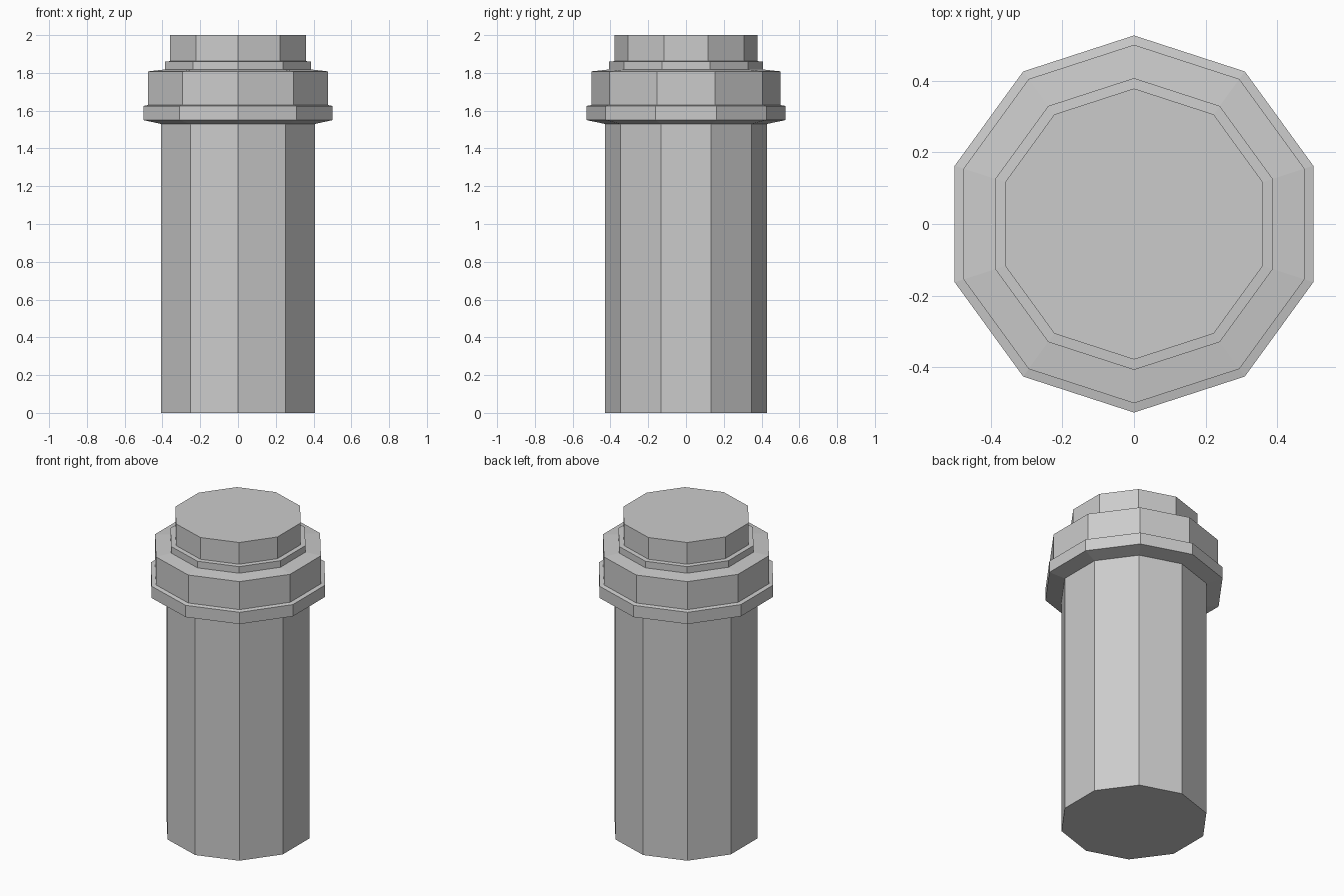
import bpy
import bmesh
from math import sin, cos, tau

SIDES = 10

cube = bpy.data.objects.get("Cube")
if cube:
    bpy.data.objects.remove(cube, do_unlink=True)

# Single flat colour
grey = bpy.data.materials.new("light_grey")
grey.use_nodes = True
colour = (0.6, 0.6, 0.6, 1)
grey.diffuse_color = colour
grey.node_tree.nodes["Principled BSDF"].inputs["Base Color"].default_value = colour

# Profile as (radius, height), from the foot up to the cap
profile = [
    (0.43, 0), (0.43, 1.53),         # column shaft
    (0.526, 1.55), (0.526, 1.625),   # flared collar
    (0.50, 1.63), (0.50, 1.808),     # upper band
    (0.407, 1.818), (0.407, 1.86),   # small step
    (0.378, 1.862), (0.378, 2.0),    # cap
]


def lathe(name, points, material):
    """Sweep the profile round z as a closed faceted solid, one corner to the front."""
    bm = bmesh.new()
    angles = [tau * i / SIDES for i in range(SIDES)]
    rings = [[bm.verts.new((r * sin(a), -r * cos(a), z)) for a in angles]
             for r, z in points]
    for low, high in zip(rings, rings[1:]):
        for i in range(SIDES):
            j = (i + 1) % SIDES
            bm.faces.new((low[i], low[j], high[j], high[i]))
    bm.faces.new(rings[0][::-1])
    bm.faces.new(rings[-1])
    bmesh.ops.recalc_face_normals(bm, faces=bm.faces)
    mesh = bpy.data.meshes.new(name)
    bm.to_mesh(mesh)
    bm.free()
    mesh.materials.append(material)
    obj = bpy.data.objects.new(name, mesh)
    bpy.context.collection.objects.link(obj)
    return obj


lathe("collared_post", profile, grey)
